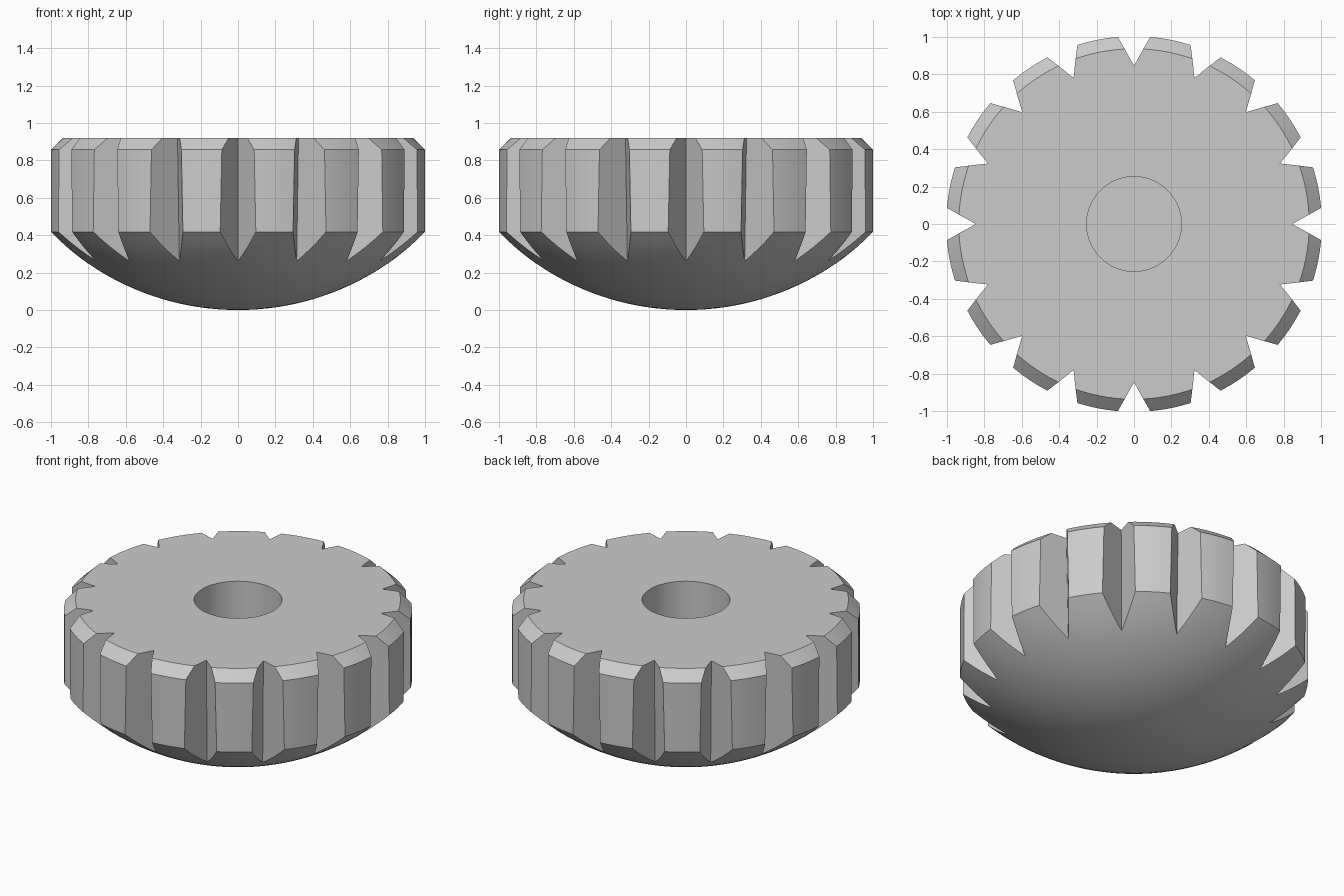
import bpy
import bmesh
import math
from mathutils import Matrix, Vector

cube = bpy.data.objects.get("Cube")
if cube:
    bpy.data.objects.remove(cube, do_unlink=True)

SEGMENTS = 128
NOTCHES = 16
RIM = 1.004          # outer radius
DOME = 1.415         # radius of the spherical underside
HOLE = 0.253         # radius of the blind bore
TOP = 0.92


def new_object(name, bm):
    bmesh.ops.recalc_face_normals(bm, faces=bm.faces)
    mesh = bpy.data.meshes.new(name)
    bm.to_mesh(mesh)
    bm.free()
    obj = bpy.data.objects.new(name, mesh)
    bpy.context.collection.objects.link(obj)
    return obj


# Knob body: domed underside, upright rim, chamfer, flat top and blind bore
steps = 20
profile = []
for i in range(steps + 1):
    r = RIM * i / steps
    profile.append((r, DOME - math.sqrt(DOME ** 2 - r ** 2)))
profile += [(RIM, 0.857), (0.937, TOP), (HOLE, TOP), (HOLE, 0.42), (0, 0.42)]

bm = bmesh.new()
verts = [bm.verts.new((r, 0, z)) for r, z in profile]
edges = [bm.edges.new(pair) for pair in zip(verts, verts[1:])]
bmesh.ops.spin(bm, geom=verts + edges, cent=(0, 0, 0), axis=(0, 0, 1),
               angle=math.tau, steps=SEGMENTS, use_duplicate=False)
bmesh.ops.remove_doubles(bm, verts=bm.verts, dist=0.0005)
knob = new_object("knob_body", bm)

# Notch cutters: V wedges leaning slightly inwards towards the underside
bm = bmesh.new()
for n in range(NOTCHES):
    turn = Matrix.Rotation(math.tau * n / NOTCHES, 3, 'Z')
    rings = []
    for z, apex in ((0.0, 0.81), (1.1, 0.852)):
        half = 0.55 * (1.15 - apex)
        corners = ((apex, 0, z), (1.15, half, z), (1.15, -half, z))
        rings.append([bm.verts.new(turn @ Vector(c)) for c in corners])
    low, high = rings
    bm.faces.new(low)
    bm.faces.new(high)
    for i in range(3):
        j = (i + 1) % 3
        bm.faces.new((low[i], low[j], high[j], high[i]))
cutter = new_object("notch_cutter", bm)
cutter.hide_render = True

# Cut the grip notches
cut = knob.modifiers.new("grip_notches", 'BOOLEAN')
cut.operation = 'DIFFERENCE'
cut.solver = 'EXACT'
cut.object = cutter
bpy.ops.object.select_all(action='DESELECT')
knob.select_set(True)
bpy.context.view_layer.objects.active = knob
bpy.ops.object.modifier_apply(modifier=cut.name)
bpy.data.objects.remove(cutter, do_unlink=True)
bpy.ops.object.shade_smooth_by_angle(angle=math.radians(25))

# Plain grey finish
grey = bpy.data.materials.new("plain_grey")
grey.use_nodes = True
colour = (0.6, 0.6, 0.6, 1)
grey.diffuse_color = colour
grey.node_tree.nodes["Principled BSDF"].inputs["Base Color"].default_value = colour
knob.data.materials.clear()
knob.data.materials.append(grey)
